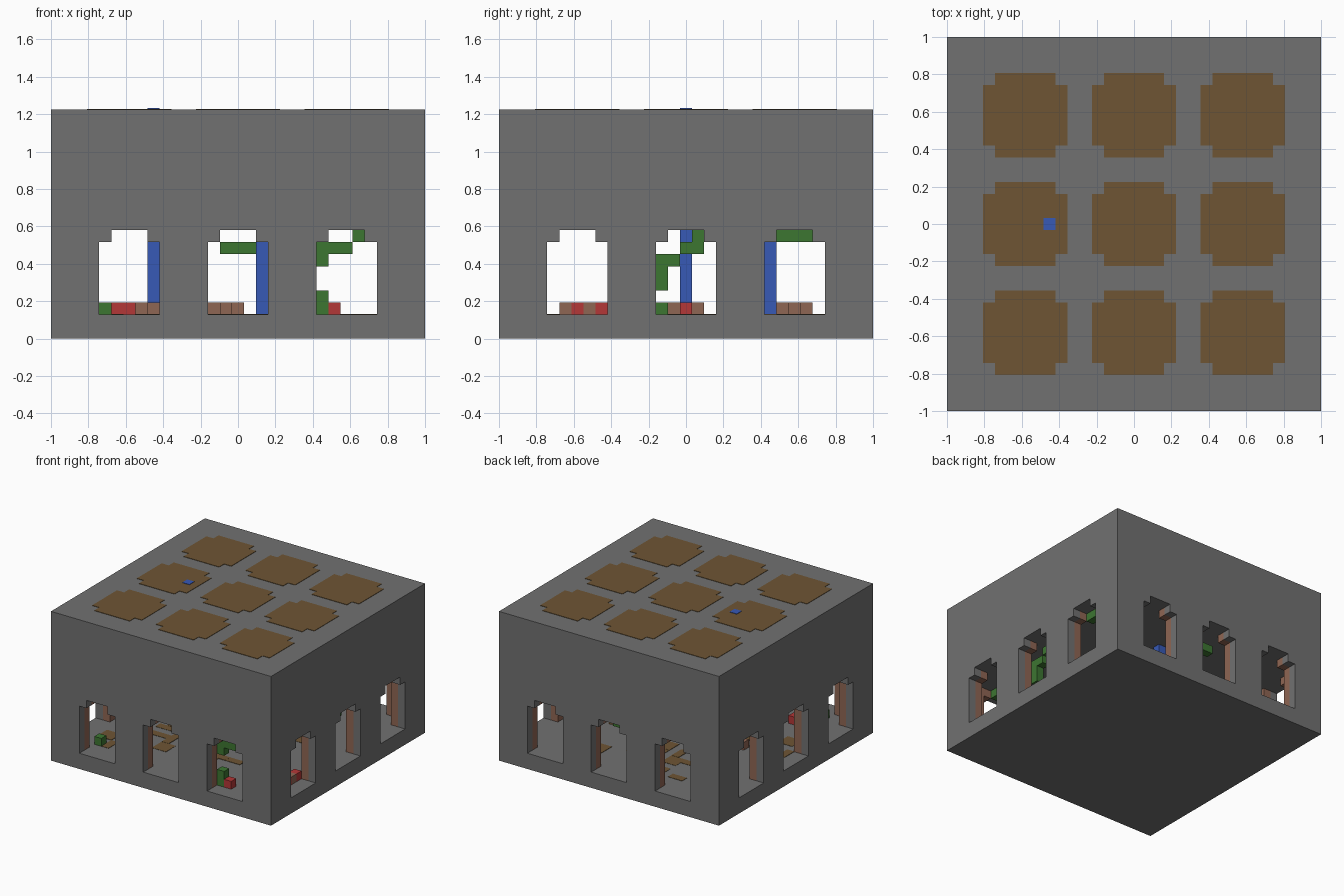
import bpy, bmesh, random
from mathutils import Vector, Matrix

if "Cube" in bpy.data.objects:
    bpy.data.objects.remove(bpy.data.objects["Cube"], do_unlink=True)

N = 31                 # blocks along each side
U = 2 / N              # block size
STARTS = (4, 13, 22)   # first block of each opening
random.seed(4)


def material(name, rgb):
    m = bpy.data.materials.new(name)
    m.use_nodes = True
    m.diffuse_color = (*rgb, 1)
    m.node_tree.nodes["Principled BSDF"].inputs["Base Color"].default_value = (*rgb, 1)
    return m


GREY = material("stone grey", (0.165, 0.165, 0.165))
BROWN = material("earth brown", (0.156, 0.091, 0.034))
CLAY = material("clay brown", (0.275, 0.133, 0.087))
GREEN = material("leaf green", (0.046, 0.18, 0.031))
RED = material("flower red", (0.456, 0.038, 0.038))
BLUE = material("water blue", (0.038, 0.1, 0.47))


def to_world(p):
    return Vector(((p[0] - N / 2) * U, (p[1] - N / 2) * U, p[2] * U))


def add_box(bm, low, high):
    a, b = to_world(low), to_world(high)
    mat = Matrix.Translation((a + b) / 2) @ Matrix.Diagonal((*(b - a), 1))
    bmesh.ops.create_cube(bm, size=1, matrix=mat)


def finish(bm, name, mat=None):
    bmesh.ops.recalc_face_normals(bm, faces=bm.faces[:])
    mesh = bpy.data.meshes.new(name)
    bm.to_mesh(mesh)
    bm.free()
    ob = bpy.data.objects.new(name, mesh)
    bpy.context.collection.objects.link(ob)
    if mat:
        mesh.materials.append(mat)
    return ob


def boxes(name, mat, pairs):
    bm = bmesh.new()
    for low, high in pairs:
        add_box(bm, low, high)
    return finish(bm, name, mat)


def blocks(name, mat, cells):
    return boxes(name, mat, [(c, [v + 1 for v in c]) for c in cells])


def prism(name, mat, points, step):
    bm = bmesh.new()
    face = bm.faces.new([bm.verts.new(to_world(p)) for p in points])
    out = bmesh.ops.extrude_face_region(bm, geom=[face])
    verts = [g for g in out["geom"] if isinstance(g, bmesh.types.BMVert)]
    bmesh.ops.translate(bm, verts=verts, vec=Vector(step) * U)
    return finish(bm, name, mat)


def cut(ob, cutter):
    mod = ob.modifiers.new("cut", "BOOLEAN")
    mod.operation = "DIFFERENCE"
    mod.solver = "EXACT"
    mod.object = cutter
    bpy.context.view_layer.objects.active = ob
    bpy.ops.object.modifier_apply(modifier=mod.name)
    bpy.data.objects.remove(cutter, do_unlink=True)


def cut_openings(ob):
    # stepped openings running right through in both directions
    for s in STARTS:
        outline = [(s, 2), (s + 5, 2), (s + 5, 8), (s + 4, 8),
                   (s + 4, 9), (s + 1, 9), (s + 1, 8), (s, 8)]
        cut(ob, prism("cutter", None, [(a, -1, z) for a, z in outline], (0, N + 2, 0)))
        cut(ob, prism("cutter", None, [(-1, a, z) for a, z in outline], (N + 2, 0, 0)))


# Stone body with a hollow ground floor
body = boxes("stone_body", GREY, [((0, 0, 0), (N, N, 19))])
cut(body, boxes("cutter", None, [((1, 1, 2), (N - 1, N - 1, 9))]))
cut_openings(body)

# Clay lining behind the outer walls
lining = boxes("wall_lining", CLAY, [((1, 1, 2), (N - 1, N - 1, 9))])
cut(lining, boxes("cutter", None, [((2, 2, 1), (N - 2, N - 2, 10))]))
cut_openings(lining)

# Nine earth patches on the roof
for i in STARTS:
    for j in STARTS:
        quarter = [(2.5, 3.5), (2.5, 2.5), (3.5, 2.5)]
        pts = []
        for sx, sy in ((1, 1), (1, -1), (-1, -1), (-1, 1)):
            corner = [(i + 2.5 + sx * a, j + 2.5 + sy * b, 19) for a, b in quarter]
            pts += corner if sx * sy > 0 else corner[::-1]
        prism("roof_earth_patch", BROWN, pts, (0, 0, 0.05))

# Earth patches on the floor
patches = []
for _ in range(45):
    x, y = random.randint(2, 26), random.randint(2, 26)
    w, d = random.choice(((1, 2), (2, 1), (2, 2), (3, 1)))
    patches.append(((x, y, 2), (x + w, y + d, 2.03 + random.random() * 0.03)))
boxes("floor_earth_patches", BROWN, patches)

# Water columns, the first reaching the roof
boxes("tall_water_column", BLUE, [((8, 15, 2), (9, 16, 19.1))])
boxes("short_water_column", BLUE, [((17, 22, 2), (18, 23, 9))])

# Clay rims beside the water and loose clay blocks
blocks("column_rim", CLAY, [(7, 15, 2), (8, 14, 2), (8, 16, 2)])
blocks("clay_ring", CLAY, [(14, 23, 2), (13, 24, 2), (15, 24, 2), (14, 25, 2)])
blocks("clay_blocks", CLAY, [(28, 5, 2), (28, 7, 2)])

# Red flowers
blocks("red_flowers", RED, [(5, 6, 2), (6, 6, 2), (28, 6, 2), (28, 8, 2),
                            (9, 15, 2), (23, 2, 2)])

# Climbing plants
blocks("front_vine", GREEN, [(22, 2, 2), (22, 2, 3), (22, 2, 6), (22, 2, 7),
                             (23, 2, 7), (24, 2, 7), (25, 2, 8)])
blocks("side_vine", GREEN, [(28, 13, z) for z in (2, 4, 5, 6)]
       + [(28, 14, 6), (28, 15, 7), (28, 16, 7), (28, 16, 8)])
blocks("back_vine", GREEN, [(x, 27, 7) for x in (14, 15, 16)])
blocks("corner_vine", GREEN, [(28, y, 8) for y in (23, 24, 25)])
blocks("small_bush", GREEN, [(4, 3, 2)])
